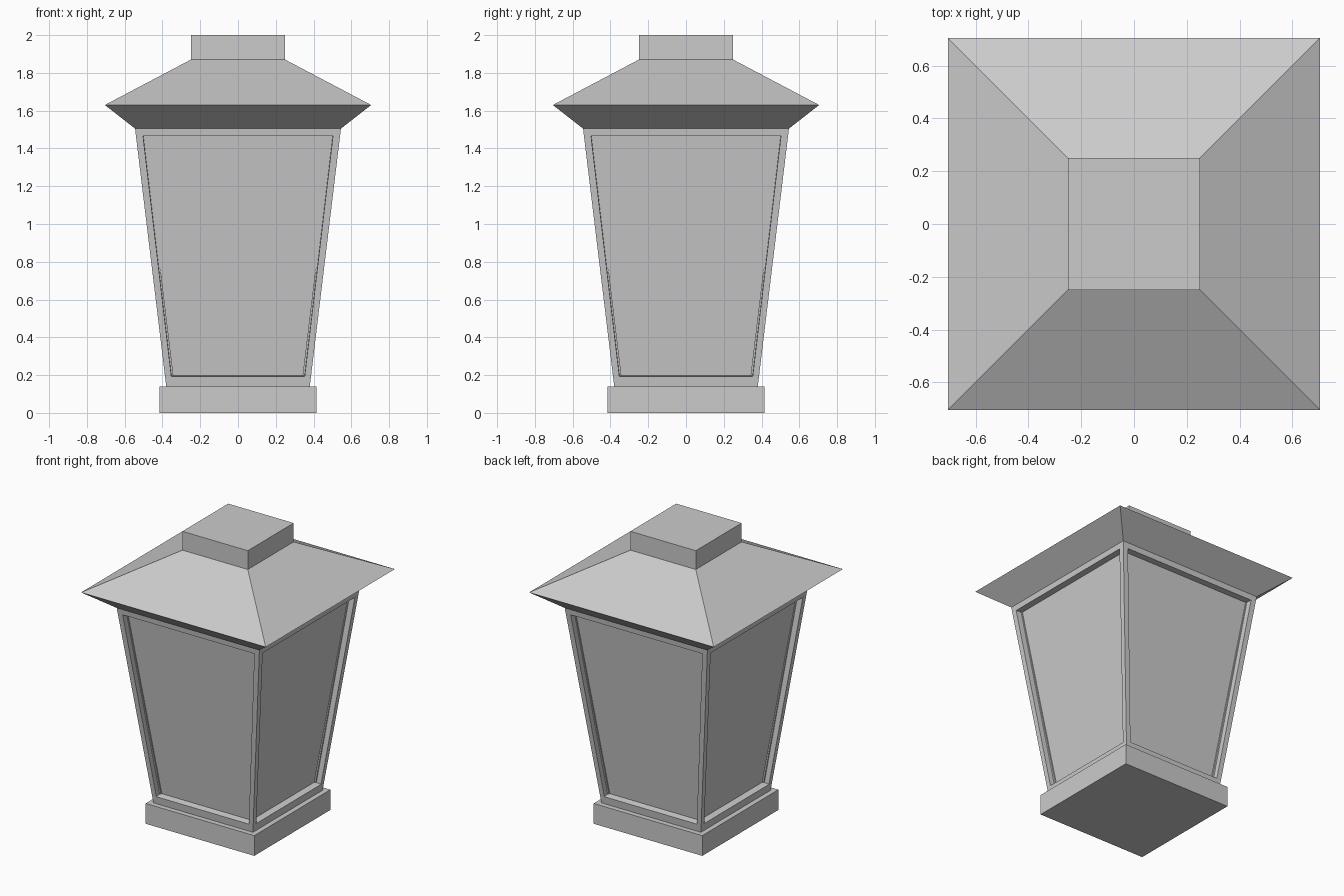
import bpy, bmesh
from mathutils import Matrix
from math import pi

if "Cube" in bpy.data.objects:
    bpy.data.objects.remove(bpy.data.objects["Cube"])


def finish(name, bm):
    bmesh.ops.remove_doubles(bm, verts=bm.verts, dist=1e-4)
    bmesh.ops.recalc_face_normals(bm, faces=bm.faces)
    mesh = bpy.data.meshes.new(name)
    bm.to_mesh(mesh)
    bm.free()
    obj = bpy.data.objects.new(name, mesh)
    bpy.context.collection.objects.link(obj)


def bridge(bm, a, b):
    for i in range(4):
        j = (i + 1) % 4
        bm.faces.new((a[i], a[j], b[j], b[i]))


def square_stack(name, profile):
    """Square cross-sections given as (half width, height), capped at both ends."""
    bm = bmesh.new()
    rings = [[bm.verts.new((x * h, y * h, z))
              for x, y in ((-1, -1), (1, -1), (1, 1), (-1, 1))] for h, z in profile]
    for a, b in zip(rings, rings[1:]):
        bridge(bm, a, b)
    bm.faces.new(rings[0])
    bm.faces.new(rings[-1])
    finish(name, bm)


# Plinth, roof with sloping eaves, and cap
square_stack("base", [(0.415, 0), (0.415, 0.14)])
square_stack("roof", [(0.545, 1.505), (0.705, 1.63), (0.25, 1.87)])
square_stack("cap", [(0.25, 1.87), (0.25, 2.0)])

# Flared body: four identical sides, each with a recessed pane
Z0, Z1, H0, H1 = 0.14, 1.505, 0.38, 0.545
SLOPE = (H1 - H0) / (Z1 - Z0)


def side_ring(bm, rot, z0, z1, w0, w1, depth):
    ring = []
    for x, z in ((-w0, z0), (w0, z0), (w1, z1), (-w1, z1)):
        y = -(H0 + (z - Z0) * SLOPE) + depth
        ring.append(bm.verts.new(rot @ Matrix.Translation((x, y, z)).translation))
    return ring


bm = bmesh.new()
for k in range(4):
    rot = Matrix.Rotation(k * pi / 2, 3, 'Z')
    outer = side_ring(bm, rot, Z0, Z1, H0, H1, 0)
    rim = side_ring(bm, rot, 0.192, 1.467, 0.353, 0.503, 0)
    pane = side_ring(bm, rot, 0.199, 1.467, 0.352, 0.501, 0.045)
    bridge(bm, outer, rim)
    bridge(bm, rim, pane)
    bm.faces.new(pane)
bmesh.ops.remove_doubles(bm, verts=bm.verts, dist=1e-4)
bmesh.ops.holes_fill(bm, edges=bm.edges, sides=4)
finish("lantern_body", bm)
